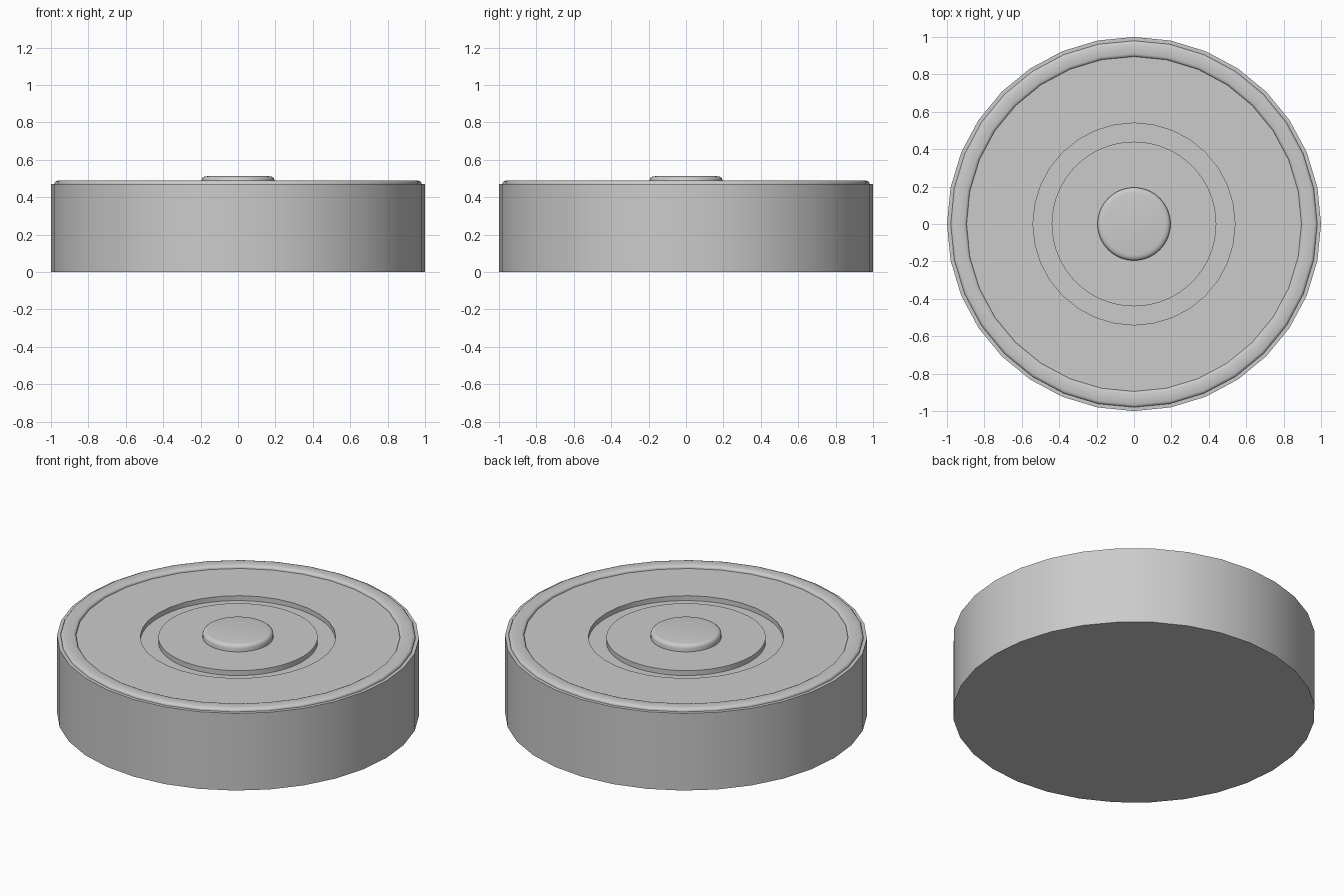
import bpy, bmesh, math

if "Cube" in bpy.data.objects:
    bpy.data.objects.remove(bpy.data.objects["Cube"])

grey = bpy.data.materials.new("light grey")
grey.diffuse_color = (0.6, 0.6, 0.6, 1)
grey.use_nodes = True
grey.node_tree.nodes["Principled BSDF"].inputs["Base Color"].default_value = grey.diffuse_color


def lathe(name, profile, sides, closed=False, smooth=40):
    """Spin a (radius, z) profile about the z axis; radius 0 makes a pole."""
    bm = bmesh.new()
    rings = []
    for r, z in profile:
        if r == 0:
            rings.append([bm.verts.new((0, 0, z))] * sides)
        else:
            rings.append([bm.verts.new((r * math.cos(2 * math.pi * i / sides),
                                        r * math.sin(2 * math.pi * i / sides), z))
                          for i in range(sides)])
    pairs = list(zip(rings, rings[1:]))
    if closed:
        pairs.append((rings[-1], rings[0]))
    for a, b in pairs:
        for i in range(sides):
            j = (i + 1) % sides
            bm.faces.new(list(dict.fromkeys((a[i], a[j], b[j], b[i]))))
    bmesh.ops.recalc_face_normals(bm, faces=bm.faces)
    mesh = bpy.data.meshes.new(name)
    bm.to_mesh(mesh)
    bm.free()
    mesh.materials.append(grey)
    ob = bpy.data.objects.new(name, mesh)
    bpy.context.collection.objects.link(ob)
    bpy.ops.object.select_all(action='DESELECT')
    ob.select_set(True)
    bpy.context.view_layer.objects.active = ob
    bpy.ops.object.shade_smooth_by_angle(angle=math.radians(smooth))
    return ob


TOP = 0.47

# Drum with a flat top
lathe("body", [(0, 0), (1, 0), (1, TOP), (0.54, TOP)], 32)

# Plate inside the drum top, with the round groove sunk around its island
lathe("grooved_plate", [(0.54, TOP), (0.54, TOP - 0.03), (0.44, TOP - 0.03),
                        (0.44, TOP), (0, TOP)], 64)

# Raised rim with rounded shoulders
lathe("rim", [(0.98, TOP - 0.005), (0.98, 0.477), (0.975, 0.484), (0.965, 0.488),
              (0.91, 0.488), (0.90, 0.484), (0.895, 0.477), (0.895, TOP - 0.005)],
      32, closed=True, smooth=50)

# Centre button with a rounded edge
lathe("button", [(0.195, TOP - 0.005), (0.195, 0.492), (0.191, 0.502),
                 (0.182, 0.509), (0.165, 0.512), (0, 0.513)], 64)
